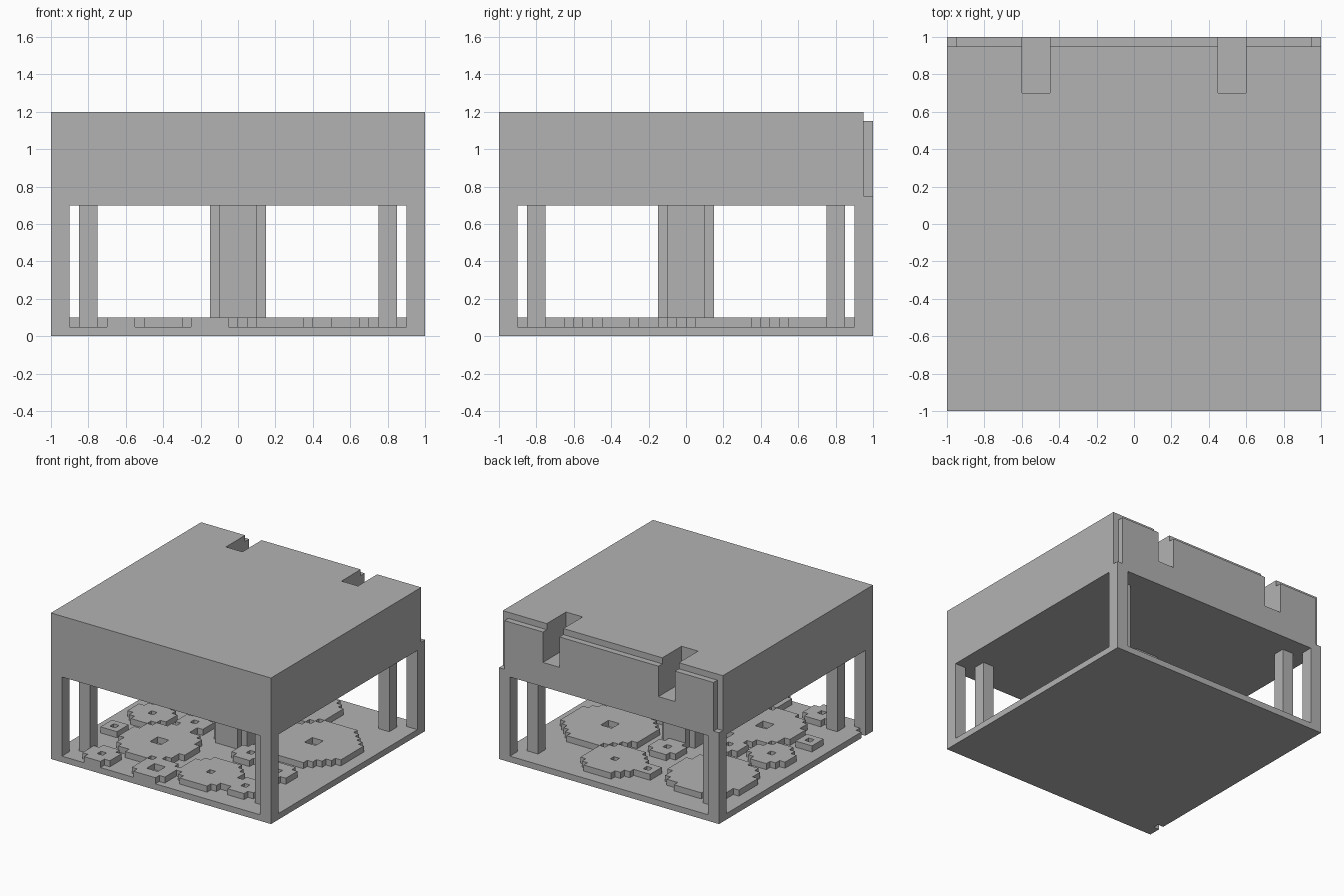
import bpy
import bmesh
from mathutils import Vector

cube = bpy.data.objects.get("Cube")
if cube:
    bpy.data.objects.remove(cube, do_unlink=True)

UNIT = 0.05  # block size everything snaps to

grey = bpy.data.materials.new("plain_grey")
grey.use_nodes = True
colour = (0.45, 0.45, 0.45, 1)
grey.diffuse_color = colour
grey.node_tree.nodes["Principled BSDF"].inputs["Base Color"].default_value = colour


def finish(name, bm):
    mesh = bpy.data.meshes.new(name)
    bmesh.ops.recalc_face_normals(bm, faces=bm.faces)
    bm.to_mesh(mesh)
    bm.free()
    mesh.materials.append(grey)
    obj = bpy.data.objects.new(name, mesh)
    bpy.context.scene.collection.objects.link(obj)
    return obj


def box(name, low, high):
    low, high = Vector(low), Vector(high)
    bm = bmesh.new()
    bmesh.ops.create_cube(bm, size=1)
    for v in bm.verts:
        v.co = (low + high) / 2 + v.co * (high - low)
    return finish(name, bm)


def cut(target, low, high):
    cutter = box("cutter", low, high)
    cutter.hide_render = True
    mod = target.modifiers.new("cut", "BOOLEAN")
    mod.operation = "DIFFERENCE"
    mod.solver = "EXACT"
    mod.object = cutter
    bpy.context.view_layer.objects.active = target
    bpy.ops.object.modifier_apply(modifier=mod.name)
    bpy.data.objects.remove(cutter, do_unlink=True)


def stepped_disc(name, x, y, cells, bottom, top, hole):
    """Disc of square cells, extruded upward, with an optional square hole."""
    bm = bmesh.new()
    half = cells / 2
    hole_half = (1 if cells % 2 == 0 else 0.5) if hole else 0
    for i in range(cells):
        for j in range(cells):
            u, v = i + 0.5 - half, j + 0.5 - half
            if u * u + v * v > half * half or max(abs(u), abs(v)) < hole_half:
                continue
            corners = [(u + a, v + b) for a, b in
                       ((-0.5, -0.5), (0.5, -0.5), (0.5, 0.5), (-0.5, 0.5))]
            bm.faces.new([bm.verts.new((x + p * UNIT, y + q * UNIT, bottom))
                          for p, q in corners])
    bmesh.ops.remove_doubles(bm, verts=bm.verts, dist=0.001)
    grown = bmesh.ops.extrude_face_region(bm, geom=bm.faces[:])["geom"]
    for v in grown:
        if isinstance(v, bmesh.types.BMVert):
            v.co.z = top
    return finish(name, bm)


# Base plate with a small nick in one edge
base = box("base_plate", (-1, -1, 0), (1, 1, 0.05))
cut(base, (-1.1, -0.9, -0.1), (-0.95, -0.85, 0.1))

# Upper housing with a stepped back panel and two slots
housing = box("upper_housing", (-1, -1, 0.7), (1, 1, 1.2))
cut(housing, (-1.1, 0.95, 1.15), (1.1, 1.1, 1.3))
for x0, x1 in ((-1.1, -0.95), (0.95, 1.1)):
    cut(housing, (x0, 0.95, 0.75), (x1, 1.1, 1.3))
for x0, x1 in ((-0.6, -0.45), (0.45, 0.6)):
    cut(housing, (x0, 0.7, 0.9), (x1, 1.1, 1.3))

# Corner posts, inner posts and centre column
for sx in (-1, 1):
    for sy in (-1, 1):
        for name, centre in (("corner_post", 0.95), ("inner_post", 0.8)):
            x, y = sx * centre, sy * centre
            box(name, (x - UNIT, y - UNIT, 0.05), (x + UNIT, y + UNIT, 0.7))
stepped_disc("centre_column", 0, 0, 6, 0.05, 0.7, False)

# Gears lying on the base: x, y, width in cells
gears = (
    (-0.4, -0.45, 12), (-0.725, -0.075, 7), (-0.375, -0.025, 5),
    (-0.825, -0.425, 3), (-0.625, -0.875, 5), (-0.15, -0.85, 6),
    (0.225, -0.675, 9), (0.575, -0.725, 5), (0.625, -0.375, 5),
    (0.275, -0.225, 5), (0.55, 0.2, 14), (0.175, 0.675, 9),
    (-0.125, 0.675, 3), (-0.575, 0.475, 13), (-0.025, 0.275, 5),
)
for x, y, cells in gears:
    stepped_disc("gear", x, y, cells, 0.05, 0.1, True)
